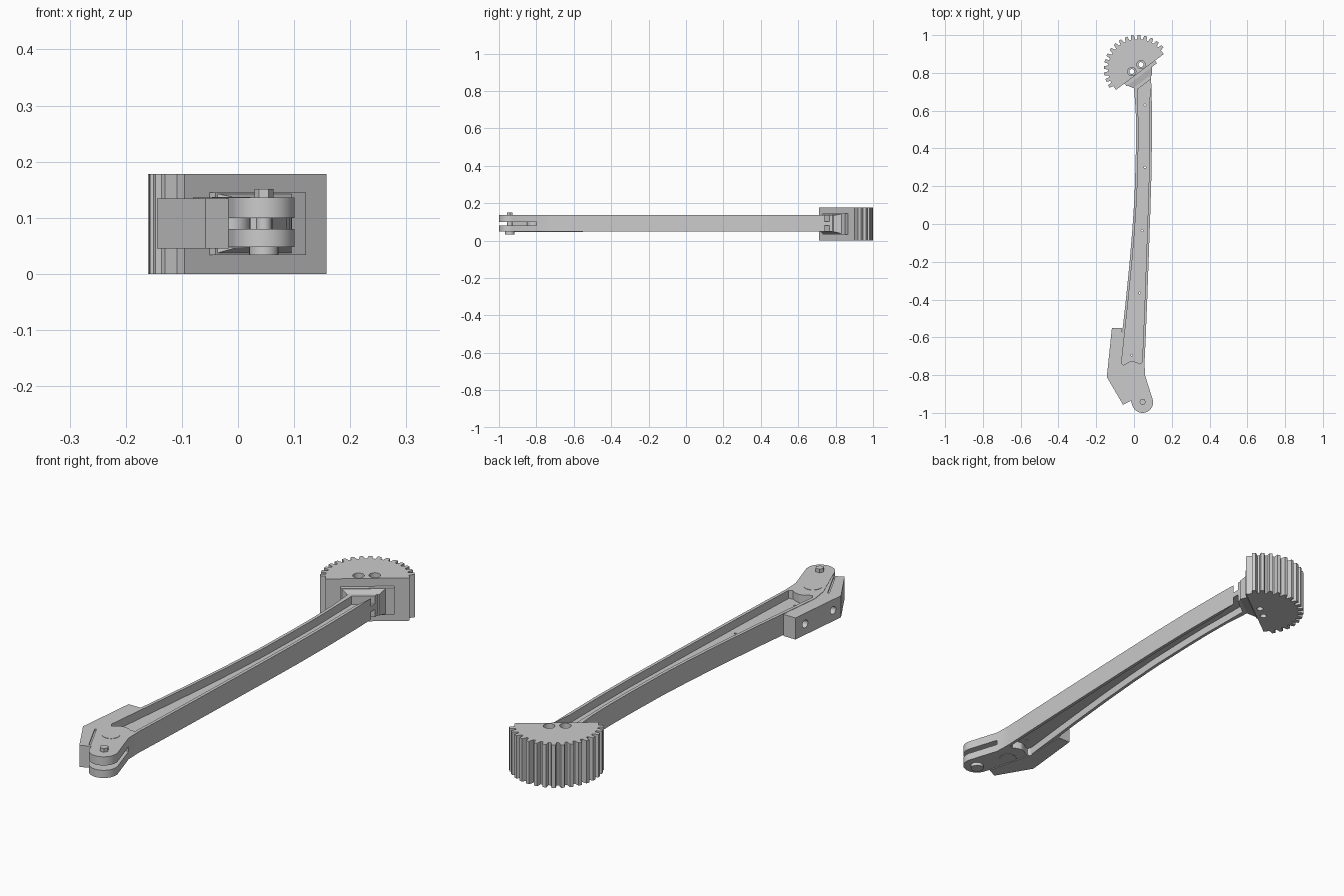
import bpy, bmesh
from math import sin, cos, pi, radians
from mathutils import Vector

if "Cube" in bpy.data.objects:
    bpy.data.objects.remove(bpy.data.objects["Cube"])


def loft(name, bottom, top):
    """Solid between two matching loops of 3D points."""
    bm = bmesh.new()
    a = [bm.verts.new(p) for p in bottom]
    b = [bm.verts.new(p) for p in top]
    bm.faces.new(a)
    bm.faces.new(b)
    for i in range(len(a)):
        j = (i + 1) % len(a)
        bm.faces.new((a[i], a[j], b[j], b[i]))
    bmesh.ops.recalc_face_normals(bm, faces=bm.faces)
    me = bpy.data.meshes.new(name)
    bm.to_mesh(me)
    bm.free()
    ob = bpy.data.objects.new(name, me)
    bpy.context.collection.objects.link(ob)
    return ob


def prism(name, pts, z0, z1):
    return loft(name, [(x, y, z0) for x, y in pts], [(x, y, z1) for x, y in pts])


def circle(cx, cy, r, n=24, a0=0.0, a1=2 * pi):
    full = abs(a1 - a0 - 2 * pi) < 1e-6
    m = n if full else n - 1
    return [(cx + r * cos(a0 + (a1 - a0) * i / m),
             cy + r * sin(a0 + (a1 - a0) * i / m)) for i in range(n)]


def cut(ob, cutters):
    for c in cutters:
        c.hide_render = True
        m = ob.modifiers.new("cut", 'BOOLEAN')
        m.operation = 'DIFFERENCE'
        m.solver = 'EXACT'
        m.object = c
        bpy.context.view_layer.objects.active = ob
        bpy.ops.object.modifier_apply(modifier=m.name)
        bpy.data.objects.remove(c)


# Frame of the tilted gear face: u along it, o out of it toward the arm
MID, U, O = Vector((0.031, 0.805)), Vector((0.8, 0.6)), Vector((0.6, -0.8))


def face_pt(s, o):
    return tuple(MID + U * s + O * o)


# Gear sector
centre = MID - O * 0.02
TEETH, ROOT, TIP = 16, 0.157, 0.179
start, pitch = radians(36.87), pi / 16
outline = [face_pt(-0.158, 0), face_pt(0.158, 0)]
for i in range(TEETH):
    for f, r in ((0.14, ROOT), (0.3, TIP), (0.7, TIP), (0.86, ROOT)):
        a = start + (i + f) * pitch
        outline.append((centre.x + r * cos(a), centre.y + r * sin(a)))
gear = prism("gear_sector", outline, 0, 0.178)
holes = []
for x, y in ((-0.012, 0.807), (0.037, 0.844)):
    holes.append(prism("hole", circle(x, y, 0.013), -0.1, 0.3))
    holes.append(prism("counterbore", circle(x, y, 0.022), 0.10, 0.3))
cut(gear, holes)

# Mounting plate and flare where the arm meets the gear
prism("mount_plate", [face_pt(-0.102, -0.005), face_pt(0.1, -0.005),
                      face_pt(0.1, 0.017), face_pt(-0.102, 0.017)], 0.034, 0.145)


def rect(s0, s1, o, z0, z1):
    return [(*face_pt(s, o), z) for s, z in ((s0, z0), (s1, z0), (s1, z1), (s0, z1))]


loft("arm_flare", rect(-0.098, 0.068, 0.016, 0.037, 0.143),
     rect(-0.076, 0.042, 0.052, 0.048, 0.135))

# Arm: I-section beam ending in a rounded fork
left = [(0.000, 0.72), (0.009, 0.60), (0.011, 0.48), (0.009, 0.35), (0.003, 0.15),
        (-0.008, -0.02), (-0.023, -0.20), (-0.045, -0.42), (-0.080, -0.73)]
right = [(0.056, -0.73), (0.062, -0.60), (0.070, -0.40), (0.079, -0.15), (0.086, 0.05),
         (0.092, 0.25), (0.095, 0.45), (0.094, 0.65), (0.090, 0.79)]
tip = circle(0.045, -0.944, 0.056, 20, radians(190), radians(375))
arm_pts = ([face_pt(-0.072, 0.03)] + left + [(-0.07, -0.80)] + tip
           + [(0.058, -0.80)] + right + [face_pt(0.05, 0.03)])
arm = prism("arm", arm_pts, 0.048, 0.136)

# Pockets above and below the web, with a curved end around the boss
RAIL = 0.013
pocket = ([face_pt(-0.062, 0.066)] + [(x + RAIL, y) for x, y in left[1:-1]]
          + [(-0.066, -0.735), (-0.058, -0.747), (-0.045, -0.743), (-0.030, -0.731),
             (-0.010, -0.726), (0.010, -0.730), (0.028, -0.740), (0.043, -0.733)]
          + [(x - RAIL, y) for x, y in right[1:-1]] + [face_pt(0.03, 0.066)])
cutters = [prism("pocket_top", pocket, 0.102, 0.2),
           prism("pocket_bottom", pocket, 0.0, 0.080)]
# Fork slot, pin hole, small web holes and shallow ring around the boss
cutters.append(prism("slot", [(-0.2, -1.1), (0.2, -1.1), (0.2, -0.80), (-0.2, -0.80)],
                     0.080, 0.100))
for x, y in ((0.058, 0.63), (0.058, 0.30), (0.043, -0.035), (0.030, -0.365), (-0.012, -0.695)):
    cutters.append(prism("web_hole", circle(x, y, 0.005, 10), 0.0, 0.2))
cut(arm, cutters)

# Pivot boss cap on both sides of the fork root
prism("boss_cap", circle(-0.012, -0.815, 0.034, 28), 0.0465, 0.1375)

# Side mounting block with two holes in its long face
block = prism("side_block", [(-0.117, -0.55), (-0.062, -0.55), (-0.066, -0.73),
                             (-0.040, -0.83), (-0.016, -0.935), (-0.058, -0.957),
                             (-0.144, -0.81)], 0.045, 0.1345)
bores = []
for y in (-0.605, -0.765):
    x = -0.117 - 0.027 * (-0.55 - y) / 0.26
    ring = circle(0, 0, 0.016, 20)
    bores.append(loft("bore", [(x - 0.05, y + a, 0.09 + b) for a, b in ring],
                      [(x + 0.035, y + a, 0.09 + b) for a, b in ring]))
# Thin groove along the front edge of the block
bores.append(prism("groove", [(-0.094, -0.805), (-0.088, -0.802),
                              (-0.028, -0.925), (-0.034, -0.928)], 0.129, 0.2))
cut(block, bores)

# Fork bolt: head, shank and hexagonal nut
PX, PY = 0.046, -0.942
prism("bolt_shank", circle(PX, PY, 0.014, 20), 0.04, 0.146)
prism("bolt_head", circle(PX, PY, 0.026, 24), 0.034, 0.052)
prism("bolt_nut", circle(PX, PY, 0.017, 6), 0.13, 0.151)

# Smooth shading on the rounded parts, hard edges kept
bpy.ops.object.select_all(action='DESELECT')
for ob in bpy.context.scene.objects:
    ob.select_set(True)
    bpy.context.view_layer.objects.active = ob
bpy.ops.object.shade_smooth_by_angle(angle=radians(25))
